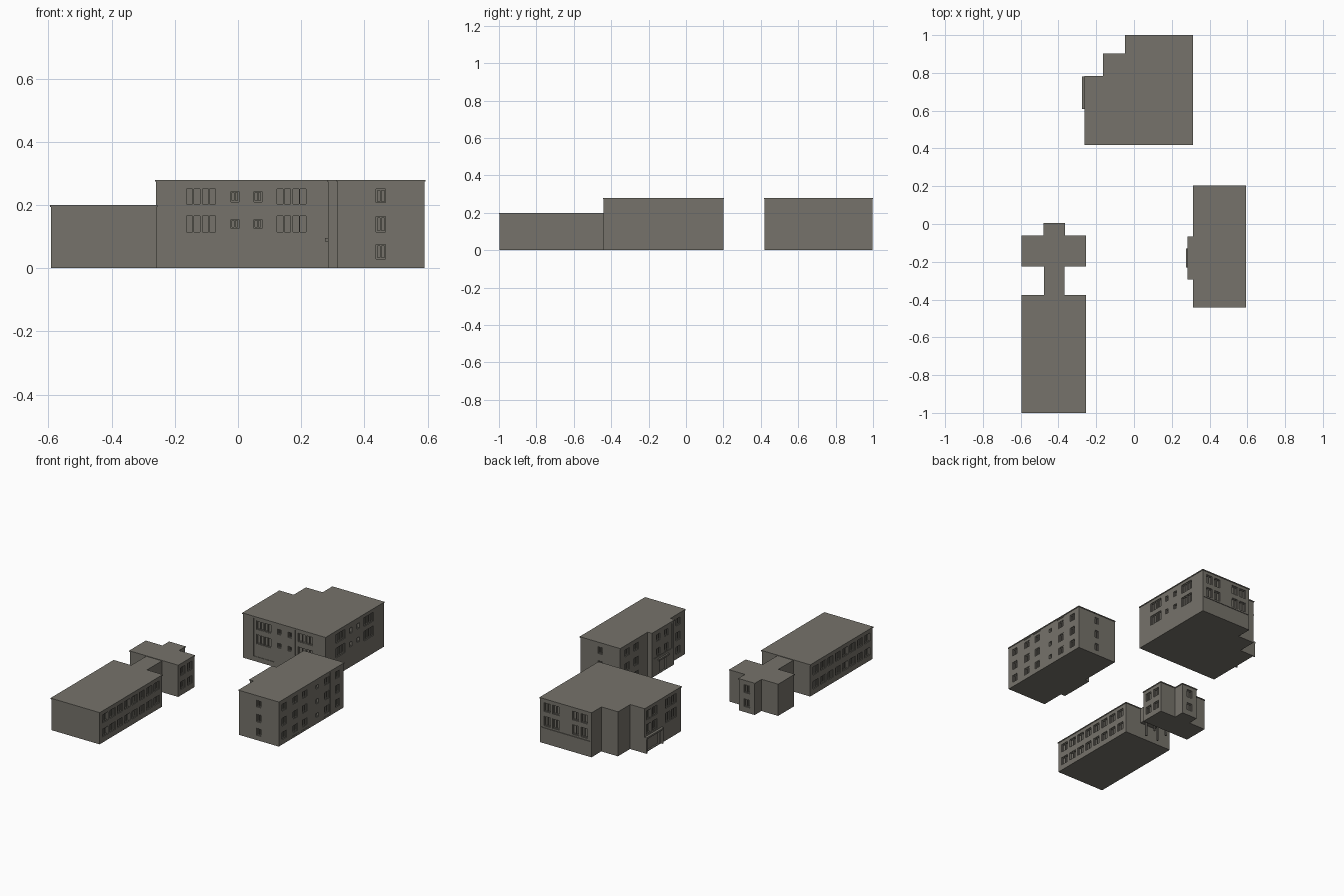
import bpy, bmesh
from mathutils import Vector

if "Cube" in bpy.data.objects:
    bpy.data.objects.remove(bpy.data.objects["Cube"])

mat = bpy.data.materials.new("warm grey concrete")
mat.diffuse_color = (0.18, 0.17, 0.145, 1)
mat.use_nodes = True
mat.node_tree.nodes["Principled BSDF"].inputs["Base Color"].default_value = mat.diffuse_color


def finish(bm, name):
    me = bpy.data.meshes.new(name)
    bmesh.ops.remove_doubles(bm, verts=bm.verts, dist=1e-5)
    bm.to_mesh(me)
    bm.free()
    me.materials.append(mat)
    ob = bpy.data.objects.new(name, me)
    bpy.context.collection.objects.link(ob)


def box(name, x0, x1, y0, y1, z0, z1):
    bm = bmesh.new()
    bmesh.ops.create_cube(bm, size=1)
    for v in bm.verts:
        v.co = ((x0 + x1) / 2 + v.co.x * (x1 - x0), (y0 + y1) / 2 + v.co.y * (y1 - y0),
                (z0 + z1) / 2 + v.co.z * (z1 - z0))
    finish(bm, name)


def wall(bm, p, q, h, regions):
    """Wall from p to q; each region (u0, u1, z0, z1, depth) is sunk into it."""
    p, q = Vector((*p, 0)), Vector((*q, 0))
    along, length = (q - p).normalized(), (q - p).length
    out = along.cross(Vector((0, 0, 1)))
    us = sorted({0, round(length, 4)} | {round(r[i], 4) for r in regions for i in (0, 1)})
    vs = sorted({0, h} | {round(r[i], 4) for r in regions for i in (2, 3)})

    def depth(i, j):
        if not (0 <= i < len(us) - 1 and 0 <= j < len(vs) - 1):
            return 0
        u, v, d = (us[i] + us[i + 1]) / 2, (vs[j] + vs[j + 1]) / 2, 0
        for r in regions:
            if r[0] < u < r[1] and r[2] < v < r[3]:
                d = r[4]
        return d

    def quad(*pts):
        bm.faces.new([bm.verts.new(p + along * u + Vector((0, 0, v)) - out * d) for u, v, d in pts])

    for i in range(len(us) - 1):
        for j in range(len(vs) - 1):
            a, b, c, e, d = us[i], us[i + 1], vs[j], vs[j + 1], depth(i, j)
            quad((a, c, d), (b, c, d), (b, e, d), (a, e, d))
            r, t = depth(i + 1, j), depth(i, j + 1)
            if r != d:
                quad((b, c, d), (b, c, r), (b, e, r), (b, e, d))
            if t != d:
                quad((a, e, d), (b, e, d), (b, e, t), (a, e, t))


def building(name, pts, h, facades):
    n = len(pts)
    bm = bmesh.new()
    for i in range(n):
        wall(bm, pts[i], pts[(i + 1) % n], h, facades.get(i, []))
    bm.faces.new([bm.verts.new((x, y, 0)) for x, y in reversed(pts)])
    finish(bm, name + "_walls")
    # thin roof slab with a slight overhang
    rim = []
    for i in range(n):
        a, b, c = (Vector((*pts[k % n], 0)) for k in (i - 1, i, i + 1))
        off = sum(((e.normalized().cross(Vector((0, 0, 1)))) for e in (b - a, c - b)), Vector())
        rim.append(b + off * 0.003)
    bm = bmesh.new()
    f = bm.faces.new([bm.verts.new((v.x, v.y, h - 0.006)) for v in rim])
    new = bmesh.ops.extrude_face_region(bm, geom=[f], use_keep_orig=True)["geom"]
    bmesh.ops.translate(bm, verts=[g for g in new if isinstance(g, bmesh.types.BMVert)], vec=(0, 0, 0.006))
    bmesh.ops.recalc_face_normals(bm, faces=bm.faces)
    finish(bm, name + "_roof")


def window(u0, u1, z0, z1, panes=2):
    """Sunk frame with deeper panes."""
    out, m = [(u0, u1, z0, z1, 0.005)], 0.004
    w = (u1 - u0 - m) / panes
    for k in range(panes):
        out.append((u0 + m + k * w, u0 + (k + 1) * w, z0 + m, z1 - m, 0.012))
    return out


def column(u, w, rows, panes=2):
    return [r for z0, z1 in rows for r in window(u - w / 2, u + w / 2, z0, z1, panes)]


# Back building: large stepped block
up = [(0.11, 0.17), (0.20, 0.255)]
small = [(0.126, 0.155), (0.21, 0.243)]


def pairs(u, w=0.05):
    return column(u, w, up, 2) + column(u + w, w, up, 2)


front = [(0.074, 0.213, 0.03, 0.268, 0.003), (0.36, 0.497, 0.03, 0.268, 0.003)]
front += pairs(0.118) + pairs(0.405) + column(0.25, 0.025, small) + column(0.323, 0.025, small)
side = pairs(0.125, 0.046) + pairs(0.405, 0.046) + column(0.248, 0.026, small, 1) + column(0.322, 0.026, small, 1)
ledge = [(0.01, 0.345, 0.096, 0.1, 0.004)]
rear = ledge + [r for u in (0.05, 0.11, 0.245, 0.305) for r in column(u, 0.045, up)]
west = [r for u in (0.04, 0.1, 0.23, 0.29) for r in column(u, 0.045, up)]
west += [(0.03, 0.14, 0.005, 0.085, 0.01)]
building("back_building",
         [(-0.26, 0.42), (0.31, 0.42), (0.31, 0.997), (-0.045, 0.997), (-0.045, 0.9),
          (-0.16, 0.9), (-0.16, 0.78), (-0.26, 0.78)], 0.28, {0: front, 1: side, 2: rear, 7: west})
box("back_porch_canopy", -0.275, -0.259, 0.61, 0.78, 0.09, 0.1)
for i, y in enumerate((0.61, 0.772)):
    box(f"back_porch_post_{i}", -0.273, -0.259, y, y + 0.008, 0, 0.09)

# Right building: three storeys
rows = [(0.03, 0.075), (0.115, 0.163), (0.208, 0.25)]
tiny = [(z0 + 0.01, z1 - 0.01) for z0, z1 in rows]
east = [(u - 0.035, u + 0.035, 0.012, 0.268, 0.002) for u in (0.165, 0.26, 0.475)]
for u in (0.055, 0.165, 0.26, 0.475, 0.58):
    east += column(u, 0.042, rows)
east += column(0.38, 0.022, tiny, 1)
building("right_building",
         [(0.315, -0.44), (0.59, -0.44), (0.59, 0.2), (0.315, 0.2), (0.315, -0.07),
          (0.285, -0.07), (0.285, -0.29), (0.315, -0.29)], 0.28,
         {0: column(0.137, 0.03, rows), 1: east, 2: column(0.137, 0.03, rows),
          3: column(0.07, 0.042, rows) + column(0.16, 0.042, rows),
          5: [(0.02, 0.2, 0.11, 0.265, 0.003), (0.08, 0.14, 0.004, 0.08, 0.01)] + column(0.07, 0.042, rows[1:])
          + column(0.15, 0.042, rows[1:]),
          7: column(0.08, 0.042, rows)})
box("right_entrance_canopy", 0.275, 0.286, -0.23, -0.13, 0.085, 0.095)

# Left building: long two-storey wing
two = [(0.035, 0.083), (0.122, 0.172)]
long_side = [r for k in range(8) for r in column(0.056 + k * 0.0725, 0.052, two)]
building("left_wing", [(-0.592, -0.997), (-0.258, -0.997), (-0.258, -0.38), (-0.592, -0.38)],
         0.2, {1: long_side, 3: long_side})

# Left annex with a stub at the back
annex = column(0.045, 0.045, two) + column(0.115, 0.045, two)
building("left_annex",
         [(-0.592, -0.222), (-0.258, -0.222), (-0.258, -0.063), (-0.368, -0.063), (-0.368, 0.003),
          (-0.477, 0.003), (-0.477, -0.063), (-0.592, -0.063)], 0.2,
         {1: annex, 4: column(0.055, 0.04, two)})

# Raised passage on posts between wing and annex
box("passage", -0.477, -0.368, -0.382, -0.22, 0.1, 0.197)
for i, x in enumerate((-0.47, -0.384)):
    for j, y in enumerate((-0.345, -0.27)):
        box(f"passage_post_{i}_{j}", x, x + 0.01, y, y + 0.01, 0, 0.1)
